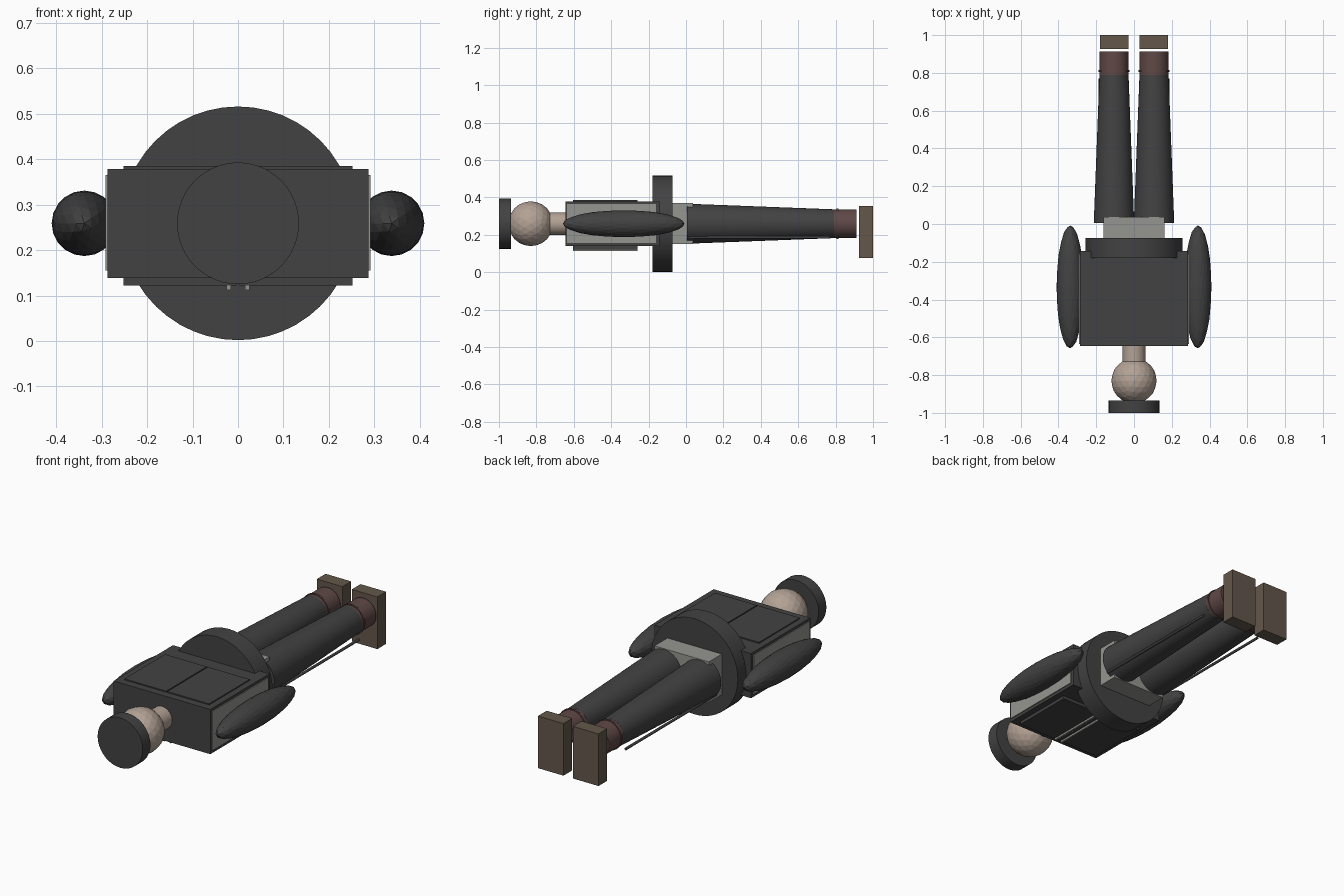
import bpy
from math import pi

if "Cube" in bpy.data.objects:
    bpy.data.objects.remove(bpy.data.objects["Cube"])

Z = 0.259  # body axis height


def material(name, rgb):
    m = bpy.data.materials.new(name)
    m.diffuse_color = (*rgb, 1)
    m.use_nodes = True
    m.node_tree.nodes["Principled BSDF"].inputs["Base Color"].default_value = m.diffuse_color
    return m


DARK = material("dark_cloth", (0.055, 0.055, 0.055))
LIGHT = material("light_cloth", (0.30, 0.30, 0.28))
SKIN = material("skin", (0.45, 0.36, 0.30))
SOCK = material("sock", (0.115, 0.065, 0.062))
SHOE = material("shoe", (0.125, 0.095, 0.07))


def finish(name, mat):
    o = bpy.context.object
    o.name = name
    o.data.materials.append(mat)
    return o


def box(name, x, y, z, mat):
    """Box from (min, max) ranges."""
    bpy.ops.mesh.primitive_cube_add(
        size=1, location=[(a + b) / 2 for a, b in (x, y, z)])
    o = finish(name, mat)
    o.scale = [b - a for a, b in (x, y, z)]
    bpy.ops.object.transform_apply(location=False, rotation=False, scale=True)
    return o


def tube(name, x, y0, y1, r0, r1, mat, z=Z, sides=48):
    """Cylinder or cone along y, radius r0 at y0 and r1 at y1."""
    bpy.ops.mesh.primitive_cone_add(
        vertices=sides, radius1=r0, radius2=r1, depth=y1 - y0,
        location=(x, (y0 + y1) / 2, z), rotation=(-pi / 2, 0, 0))
    o = finish(name, mat)
    bpy.ops.object.shade_smooth_by_angle(angle=0.6)
    return o


def ball(name, x, y, r, length, mat):
    """Faceted ball, stretched along y to the given half length."""
    bpy.ops.mesh.primitive_ico_sphere_add(
        subdivisions=3, radius=1, location=(x, y, Z), rotation=(-pi / 2, 0, 0))
    o = finish(name, mat)
    o.scale = (r, r, length)
    return o


# Head, hat and neck
tube("hat", 0, -1.0, -0.935, 0.134, 0.134, DARK)
ball("head", 0, -0.83, 0.12, 0.12, SKIN)
tube("neck", 0, -0.74, -0.63, 0.06, 0.06, SKIN)

# Torso: dark jacket with light side panels
box("jacket", (-0.287, 0.287), (-0.645, -0.142), (0.139, 0.379), DARK)
box("side_panels", (-0.292, 0.292), (-0.635, -0.16), (0.155, 0.365), LIGHT)

# Flared skirt and pelvis
tube("skirt_disc", 0, -0.18, -0.073, 0.257, 0.257, DARK)
box("pelvis", (-0.162, 0.162), (-0.16, 0.037), (0.15, 0.369), LIGHT)

for side, s in (("left", -1), ("right", 1)):
    def span(a, b):
        return sorted((s * a, s * b))

    # Jacket panels, back and front, with a centre seam and front trim
    box(f"{side}_back_panel", span(0.003, 0.252), (-0.605, -0.26), (0.37, 0.385), DARK)
    box(f"{side}_front_panel", span(0.003, 0.252), (-0.605, -0.26), (0.122, 0.145), DARK)
    box(f"{side}_front_trim", span(0.015, 0.025), (-0.605, -0.26), (0.112, 0.125), LIGHT)

    # Arm
    ball(f"{side}_arm", s * 0.338, -0.333, 0.072, 0.325, DARK)

    # Tapered trouser leg with straight side seam
    x = s * 0.106
    tube(f"{side}_leg", x, 0.005, 0.79, 0.107, 0.077, DARK)
    tube(f"{side}_leg_seam", s * 0.18, 0.005, 0.77, 0.007, 0.007, DARK, z=0.186, sides=12)

    # Sock, cuff ring and shoe
    tube(f"{side}_sock", x, 0.77, 0.912, 0.0765, 0.0765, SOCK)
    tube(f"{side}_cuff_ring", x, 0.805, 0.815, 0.081, 0.081, SOCK)
    box(f"{side}_shoe", span(0.028, 0.18), (0.926, 1.0), (0.075, 0.355), SHOE)
